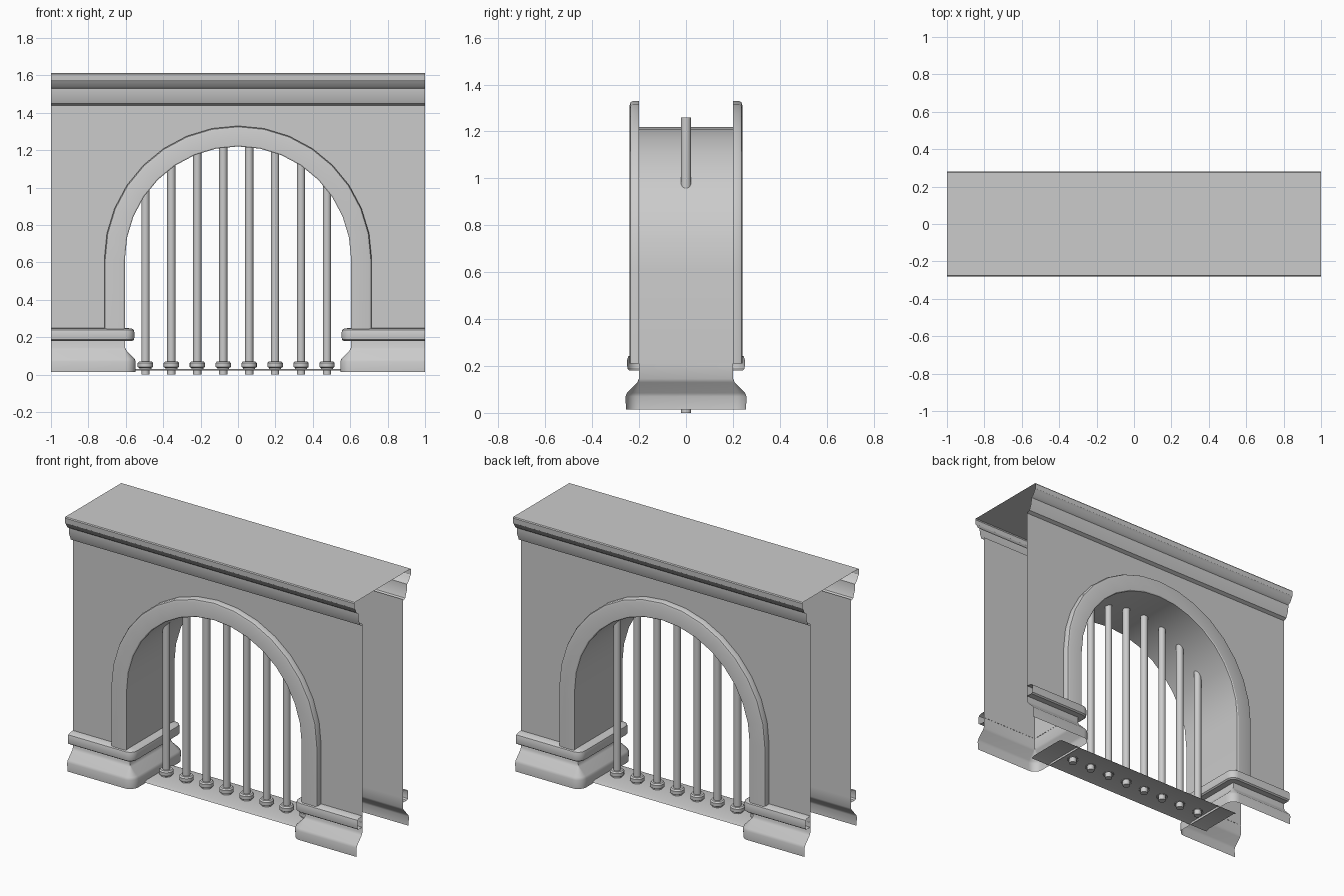
import bpy, bmesh
from math import sin, cos, pi, radians

if "Cube" in bpy.data.objects:
    bpy.data.objects.remove(bpy.data.objects["Cube"])

R, ZC, D = 0.605, 0.615, 0.2      # arch radius, spring height, half wall depth
SEG = 16


def make(name, verts, faces, smooth=30, mirror=None):
    me = bpy.data.meshes.new(name)
    me.from_pydata(verts, [], faces)
    bm = bmesh.new()
    bm.from_mesh(me)
    bmesh.ops.remove_doubles(bm, verts=bm.verts, dist=1e-5)
    bm.to_mesh(me)
    bm.free()
    ob = bpy.data.objects.new(name, me)
    bpy.context.collection.objects.link(ob)
    bpy.ops.object.select_all(action='DESELECT')
    ob.select_set(True)
    bpy.context.view_layer.objects.active = ob
    bpy.ops.object.shade_smooth_by_angle(angle=radians(smooth))
    if mirror is not None:
        m = ob.modifiers.new("Mirror", 'MIRROR')
        m.use_axis = [a == mirror for a in "xyz"]
        m.use_mirror_merge = False
    return ob


def grid(name, rows, smooth=30, mirror=None):
    n = len(rows[0])
    verts = [p for r in rows for p in r]
    faces = [(i*n+j, (i+1)*n+j, (i+1)*n+j+1, i*n+j+1)
             for i in range(len(rows)-1) for j in range(n-1)]
    return make(name, verts, faces, smooth, mirror)


def arch_path(r, bottom):
    arc = [(-r*cos(pi*i/SEG), ZC + r*sin(pi*i/SEG)) for i in range(SEG+1)]
    return [(-r, bottom)] + arc + [(r, bottom)]


# Wall faces, front and back, with the arched opening
B, T = 0.21, 1.45
verts, faces = [], []
arc = arch_path(R, B)[1:-1]
for x, z in arc:
    verts += [(x, -D, z), (x, -D, T)]
faces += [(2*i, 2*i+2, 2*i+3, 2*i+1) for i in range(SEG)]
k = len(verts)
verts += [(-1, -D, B), (-R, -D, B), (-1, -D, T), (1, -D, B), (R, -D, B), (1, -D, T)]
faces += [(k, k+1, 0, 1, k+2), (k+4, k+3, k+5, 2*SEG+1, 2*SEG)]
make("wall_face", verts, faces, mirror="y")

# Arch underside
grid("arch_lining", [[(x, D, z), (x, -D, z)] for x, z in arch_path(R, B)])

# Arch moulding, front and back
prof = [(R, D), (R, 0.236), (R+0.006, 0.24), (0.698, 0.24), (0.71, 0.236), (0.715, 0.226), (0.715, D)]
paths = [(arch_path(r, B), y) for r, y in prof]
grid("arch_moulding", [[(p[i][0], -y, p[i][1]) for p, y in paths]
                       for i in range(SEG+3)], mirror="y")

# Cornice with flat top, open at the ends
prof = [(D, 1.44), (0.222, 1.45), (0.238, 1.49), (0.24, 1.53), (0.256, 1.54),
        (0.27, 1.565), (0.278, 1.575), (0.28, 1.607), (0.276, 1.613)]
section = [(-y, z) for y, z in prof] + [(y, z) for y, z in reversed(prof)]
grid("cornice", [[(x, y, z) for y, z in section] for x in (-1, 1)])


# Plinth and its cap wrap around the wall feet with rounded corners
def wrap(name, prof):
    rows = [[(-1, -D-o, z) for o, z in prof]]
    for sy, a0 in ((-1, -pi/2), (1, 0)):
        for i in range(7):
            a = a0 + pi/2*i/6
            rows.append([(-R + o*cos(a), sy*D + o*sin(a), z) for o, z in prof])
    rows.append([(-1, D+o, z) for o, z in prof])
    grid(name, rows, 35, "x")


wrap("plinth", [(0.056, 0.015), (0.058, 0.07), (0.052, 0.085), (0.008, 0.13), (0.001, 0.145), (0.001, 0.21)])
wrap("plinth_cap", [(0.001, 0.18), (0.04, 0.18), (0.049, 0.187), (0.051, 0.2), (0.051, 0.225),
                    (0.047, 0.24), (0.036, 0.247), (0.001, 0.25)])

# Sill strip under the bars
grid("sill", [[(x, -0.14, 0.022), (x, -0.11, 0.03), (x, 0.11, 0.03), (x, 0.14, 0.022)]
              for x in (-0.68, 0.68)])


# Bars and foot collars, lathed
def lathe(name, x, prof, n=16):
    rows = [[(x + r*cos(2*pi*i/n), r*sin(2*pi*i/n), z) for r, z in reversed(prof)]
            for i in range(n+1)]
    ob = grid(name, rows, 40)
    ob.data.flip_normals()


for i in range(8):
    x = -0.495 + 0.1387*i
    lathe(f"bar_{i+1}", x, [(0, 0), (0.022, 0), (0.022, 1.26), (0, 1.26)])
    lathe(f"bar_collar_{i+1}", x, [(0.032, 0.024), (0.032, 0.036), (0.041, 0.041),
                                   (0.041, 0.062), (0.034, 0.07), (0.02, 0.07)])
